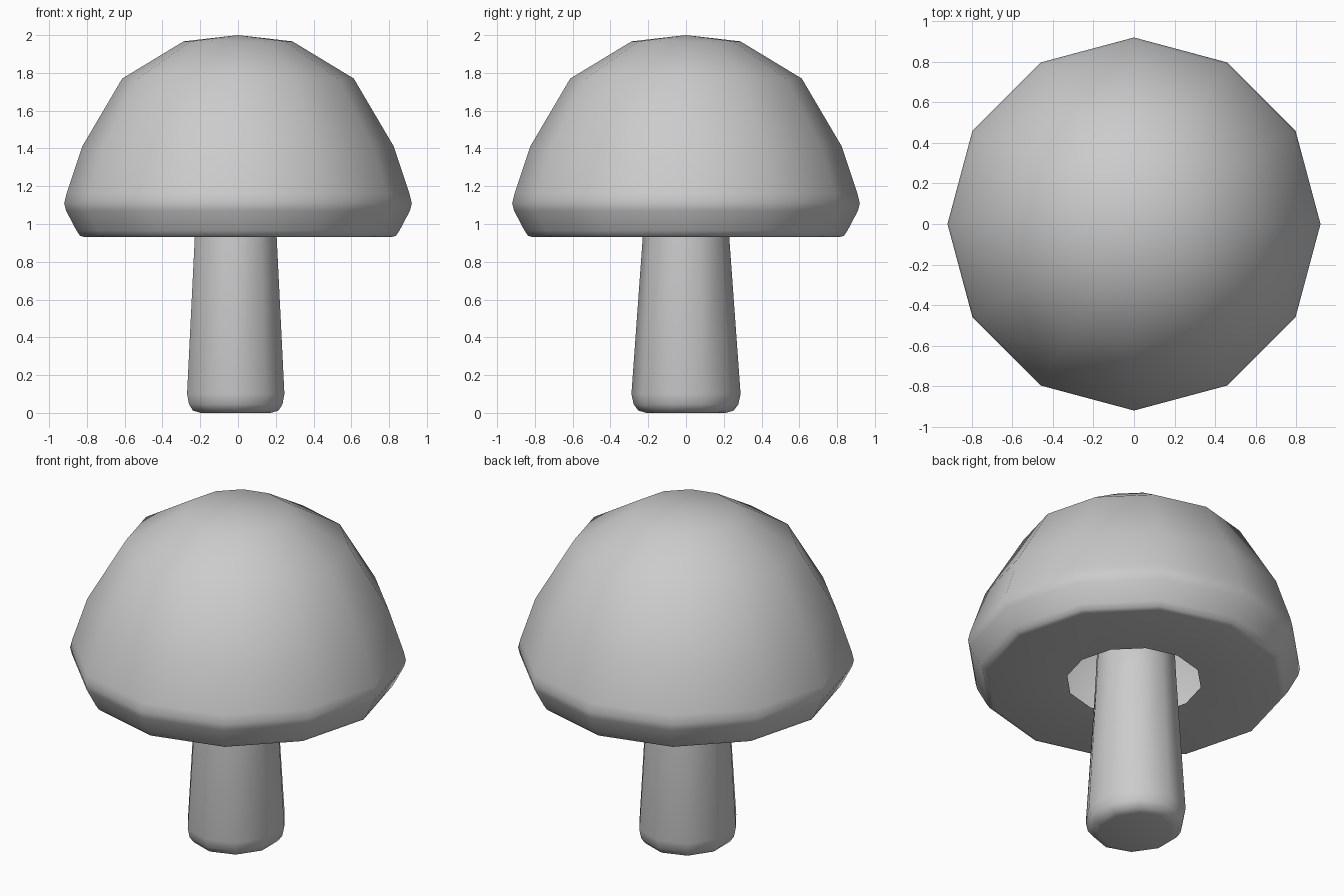
import bpy, bmesh, math

if "Cube" in bpy.data.objects:
    bpy.data.objects.remove(bpy.data.objects["Cube"])


def lathe(name, rings, sides, start=0.0, cx=0.0, close_first=False, close_last=False):
    """Stack elliptical rings (rx, ry, z) and bridge them; rx = 0 makes a pole."""
    bm = bmesh.new()
    rows = []
    for rx, ry, z in rings:
        if rx == 0:
            rows.append([bm.verts.new((cx, 0, z))] * sides)
        else:
            rows.append([bm.verts.new((cx + rx * math.cos(start + math.tau * i / sides),
                                       ry * math.sin(start + math.tau * i / sides), z))
                         for i in range(sides)])
    for a, b in zip(rows, rows[1:]):
        for i in range(sides):
            j = (i + 1) % sides
            quad = list(dict.fromkeys([a[i], a[j], b[j], b[i]]))
            bm.faces.new(quad)
    if close_first:
        bm.faces.new(rows[0][::-1])
    if close_last:
        bm.faces.new(rows[-1])
    mesh = bpy.data.meshes.new(name)
    bm.to_mesh(mesh)
    bm.free()
    for p in mesh.polygons:
        p.use_smooth = True
    obj = bpy.data.objects.new(name, mesh)
    bpy.context.collection.objects.link(obj)
    return obj


# Hollow cap: underside opening, rounded lip, then dome to the pole
cap_profile = [(0.37, 0.94), (0.81, 0.93), (0.837, 0.938), (0.855, 0.965),
               (0.91, 1.07), (0.92, 1.11), (0.908, 1.16), (0.825, 1.41),
               (0.613, 1.77), (0.288, 1.967), (0, 2.0)]
lathe("cap", [(r, r, z) for r, z in cap_profile], 12)

# Tapered stem with a rounded foot, running up through the cap opening
stem_rings = [(0.195, 0.21, 0.0), (0.238, 0.252, 0.012), (0.26, 0.277, 0.045),
              (0.271, 0.289, 0.1), (0.228, 0.229, 0.93), (0.205, 0.205, 1.4)]
lathe("stem", stem_rings, 10, start=math.pi / 2, cx=-0.012,
      close_first=True, close_last=True)
